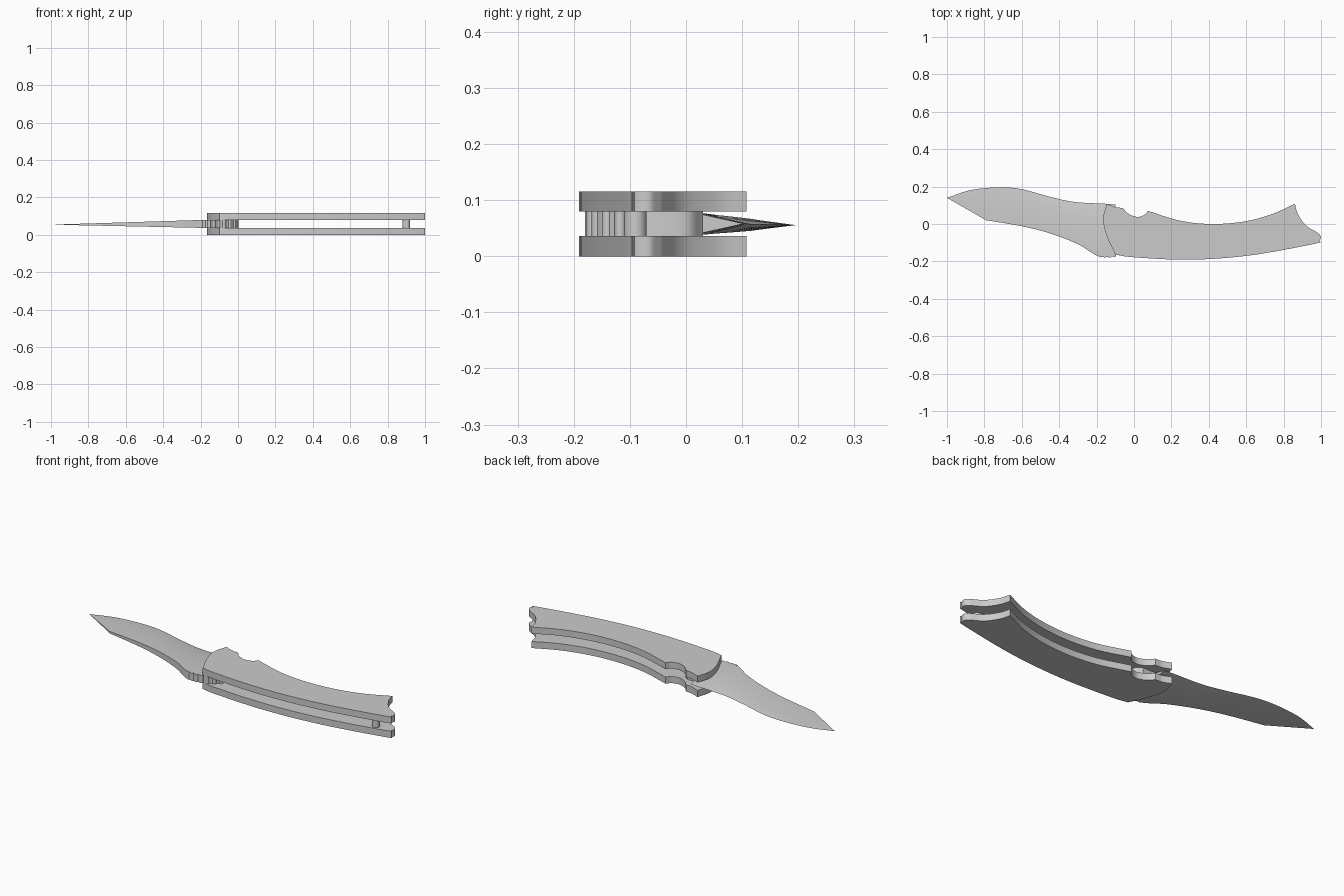
import bpy, bmesh, math
from mathutils import Vector

cube = bpy.data.objects.get("Cube")
if cube:
    bpy.data.objects.remove(cube)

steel = bpy.data.materials.new("satin_grey")
steel.use_nodes = True
GREY = (0.6, 0.6, 0.6, 1)
steel.diffuse_color = GREY
steel.node_tree.nodes["Principled BSDF"].inputs["Base Color"].default_value = GREY

MID_Z = 0.058
GAP = 0.0215  # half of the space between the scales


def smooth(points, steps=8):
    """Pass a smooth curve through the given points."""
    p = [Vector(q) for q in points]
    p = [2 * p[0] - p[1]] + p + [2 * p[-1] - p[-2]]
    out = []
    for a, b, c, d in zip(p, p[1:], p[2:], p[3:]):
        for i in range(steps):
            t = i / steps
            out.append(0.5 * (2 * b + (c - a) * t + (2 * a - 5 * b + 4 * c - d) * t * t
                              + (3 * b - a - 3 * c + d) * t ** 3))
    return out + [p[-2]]


def finish(name, bm):
    bmesh.ops.remove_doubles(bm, verts=bm.verts, dist=0.0003)
    bmesh.ops.recalc_face_normals(bm, faces=bm.faces)
    mesh = bpy.data.meshes.new(name)
    bm.to_mesh(mesh)
    bm.free()
    obj = bpy.data.objects.new(name, mesh)
    bpy.context.collection.objects.link(obj)
    mesh.materials.append(steel)
    bpy.ops.object.select_all(action="DESELECT")
    obj.select_set(True)
    bpy.context.view_layer.objects.active = obj
    bpy.ops.object.shade_smooth_by_angle(angle=math.radians(25))
    return obj


def plate(name, outline, z0, z1):
    """Extrude a flat outline between two heights."""
    bm = bmesh.new()
    face = bm.faces.new([bm.verts.new((p[0], p[1], z0)) for p in outline])
    top = bmesh.ops.extrude_face_region(bm, geom=[face])["geom"]
    verts = [g for g in top if isinstance(g, bmesh.types.BMVert)]
    bmesh.ops.translate(bm, verts=verts, vec=(0, 0, z1 - z0))
    return finish(name, bm)


# Handle scales: smooth runs that meet at sharp corners
runs = [
    [(-.145, .108), (-.165, .03), (-.147, -.06), (-.1, -.163)],
    [(-.1, -.163), (0, -.178), (.3, -.191), (.62, -.168), (.965, -.106),
     (.992, -.09), (.998, -.065), (.98, -.045)],
    [(.98, -.045), (.92, -.008), (.877, .053), (.86, .108)],
    [(.86, .108), (.73, .05), (.58, .012), (.41, 0), (.245, .018), (.075, .07)],
    [(.075, .07), (.055, .048), (.015, .038), (-.03, .055), (-.06, .086)],
    [(-.06, .086), (-.1, .09), (-.145, .108)],
]
outline = [p for run in runs for p in smooth(run)[:-1]]
plate("lower_scale", outline, 0, MID_Z - GAP)
plate("upper_scale", outline, MID_Z + GAP, 0.115)

# Blade: tapered sections with a flat by the spine and a bevel to the edge
edge = smooth([(-1, .14), (-.87, .182), (-.72, .196), (-.6, .186), (-.45, .146),
               (-.32, .118), (-.15, .108), (-.1, .103)])
spine = [Vector((-1, .14))] + smooth([(-.79, .02), (-.6, -.012), (-.45, -.05),
                                      (-.3, -.108), (-.19, -.172), (-.1, -.172)])


def height_at(curve, x):
    for a, b in zip(curve, curve[1:]):
        if x <= b.x:
            return a.y + (b.y - a.y) * (x - a.x) / (b.x - a.x)
    return curve[-1].y


bm = bmesh.new()
rings = []
for x in sorted({round(p.x, 4) for p in edge + spine if p.x > -1}):
    top, back = height_at(edge, x), height_at(spine, x)
    ridge = back + (top - back) * 0.65
    half = GAP * min(1, (x + 1) / 0.82)
    z = MID_Z - 0.004 * (1 - min(1, (x + 1) / 0.82))
    section = [(back, -half), (ridge, -half), (top, 0), (ridge, half), (back, half)]
    rings.append([bm.verts.new((x, y, z + h)) for y, h in section])
tip = bm.verts.new((-1, .14, MID_Z - 0.004))
for a, b in zip(rings, rings[1:]):
    for i in range(5):
        j = (i + 1) % 5
        bm.faces.new((a[i], a[j], b[j], b[i]))
for i in range(5):
    bm.faces.new((rings[0][i], rings[0][(i + 1) % 5], tip))
bm.faces.new(rings[-1])
finish("blade", bm)

# Tang inside the handle
tang = smooth([(-.12, -.165), (-.07, -.16), (-.025, -.125), (0, -.07), (0, 0), (-.03, .03)])
plate("tang", tang + [(-.12, .03)], MID_Z - GAP, MID_Z + GAP)


def peg(name, x, y, radius):
    bm = bmesh.new()
    bmesh.ops.create_cone(bm, cap_ends=True, segments=24, radius1=radius, radius2=radius,
                          depth=2 * GAP)
    bmesh.ops.translate(bm, verts=bm.verts, vec=(x, y, MID_Z))
    finish(name, bm)


# Thumb ridges along the back of the tang, and the rear spacer
for i, p in enumerate([(-.18, -.168), (-.155, -.17), (-.13, -.17), (-.105, -.167),
                       (-.075, -.158), (-.045, -.14), (-.02, -.117)]):
    peg(f"thumb_ridge_{i + 1}", p[0], p[1], 0.01)
peg("rear_spacer", .9, -.09, .02)
